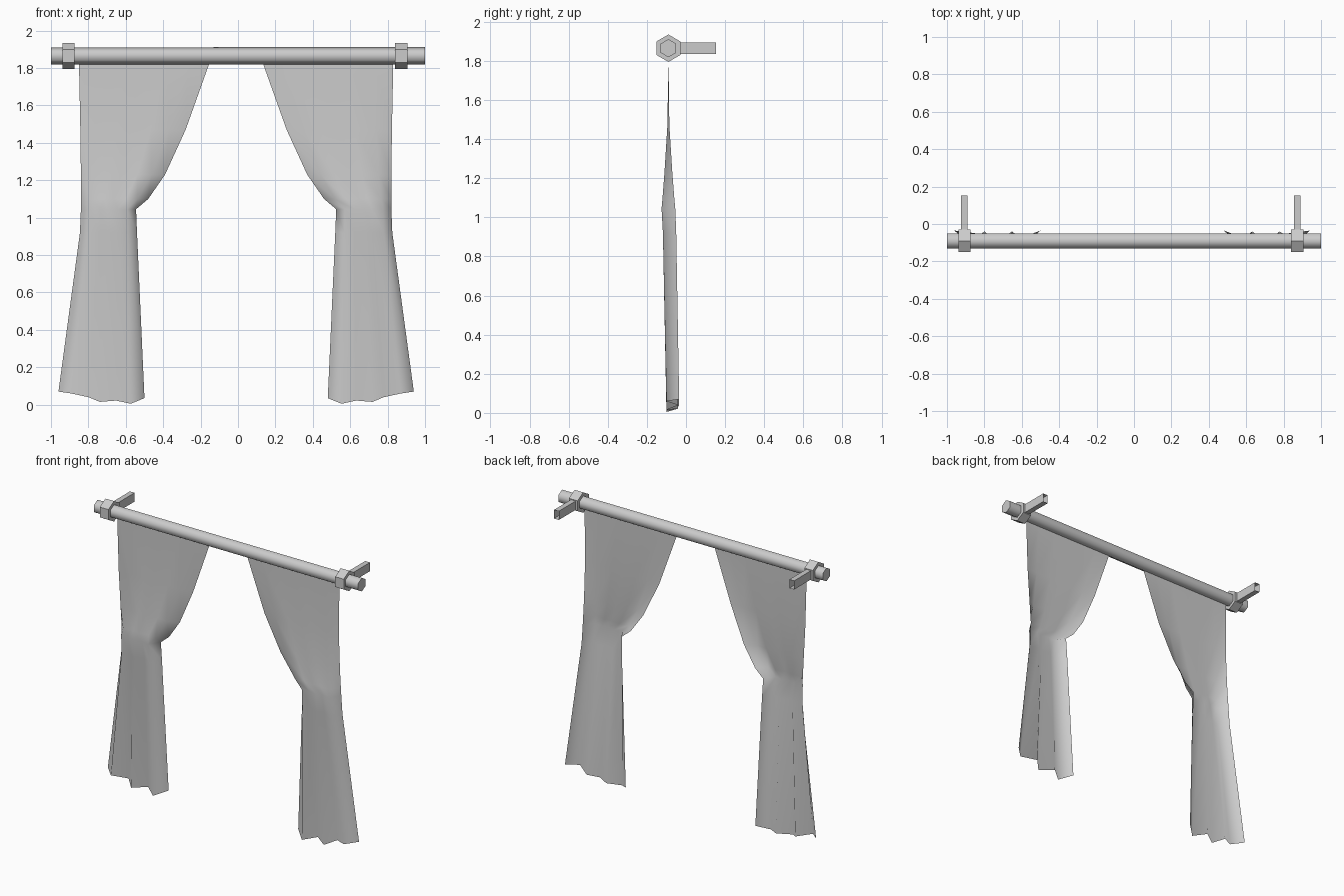
import bpy, bmesh, math
from mathutils import Matrix

cube = bpy.data.objects.get("Cube")
if cube:
    bpy.data.objects.remove(cube)

GREY = (0.6, 0.6, 0.6, 1)
grey = bpy.data.materials.new("plain_grey")
grey.use_nodes = True
grey.diffuse_color = GREY
grey.node_tree.nodes["Principled BSDF"].inputs["Base Color"].default_value = GREY

ROD_Y, ROD_Z = -0.09, 1.865


def finish(name, bm, angle=None):
    mesh = bpy.data.meshes.new(name)
    bm.to_mesh(mesh)
    bm.free()
    mesh.materials.append(grey)
    obj = bpy.data.objects.new(name, mesh)
    bpy.context.collection.objects.link(obj)
    if angle:
        bpy.ops.object.select_all(action='DESELECT')
        obj.select_set(True)
        bpy.context.view_layer.objects.active = obj
        bpy.ops.object.shade_smooth_by_angle(angle=math.radians(angle))
    return obj


def hex_bar(name, x, radius, length, angle=None):
    """Six-sided bar along x, with a corner pointing up."""
    bm = bmesh.new()
    bmesh.ops.create_cone(bm, cap_ends=True, segments=6, radius1=radius, radius2=radius, depth=length)
    bm.transform(Matrix.Translation((x, ROD_Y, ROD_Z)) @ Matrix.Rotation(math.pi / 2, 4, 'Y')
                 @ Matrix.Rotation(math.pi / 2, 4, 'Z'))
    # turn so that a corner points straight up
    if max(v.co.z for v in bm.verts) < ROD_Z + radius * 0.95:
        bmesh.ops.rotate(bm, verts=bm.verts, cent=(x, ROD_Y, ROD_Z), matrix=Matrix.Rotation(math.pi / 6, 3, 'X'))
    return finish(name, bm, angle)


def bracket(name, x):
    """Square tube from the ring to the wall, open at the wall end."""
    y0, y1 = -0.04, 0.153
    bm = bmesh.new()
    bmesh.ops.create_cube(bm, size=1)
    bmesh.ops.scale(bm, vec=(0.036, y1 - y0, 0.06), verts=bm.verts)
    bmesh.ops.translate(bm, vec=(x, (y0 + y1) / 2, ROD_Z), verts=bm.verts)
    ends = [f for f in bm.faces if abs(f.normal.y) > 0.9]
    bmesh.ops.delete(bm, geom=ends, context='FACES_ONLY')
    return finish(name, bm)


# Curtain rows: height, outer x, inner x, then depth of edges, front ridges and back folds
ROWS = [
    (1.87, 0.85, 0.14, -0.09, -0.09, -0.09),
    (1.82, 0.85, 0.155, -0.09, -0.09, -0.09),
    (1.47, 0.843, 0.28, -0.085, -0.095, -0.092),
    (1.23, 0.84, 0.39, -0.07, -0.11, -0.10),
    (1.10, 0.84, 0.48, -0.06, -0.12, -0.11),
    (1.045, 0.84, 0.545, -0.055, -0.125, -0.115),
    (0.92, 0.845, 0.54, -0.05, -0.118, -0.095),
    (0.0, 0.96, 0.50, -0.035, -0.10, -0.04),
]
ACROSS = [0, 0.15, 0.35, 0.48, 0.67, 0.84, 1]
HEM = [0.07, 0.06, 0.04, 0.015, 0.022, 0.005, 0.035]


def curtain(name, side, shift):
    bm = bmesh.new()
    grid = []
    for z, outer, inner, edge, ridge, fold in ROWS:
        line = []
        for i, t in enumerate(ACROSS):
            y = edge if i in (0, len(ACROSS) - 1) else (ridge if i % 2 else fold)
            x = side * (outer + (inner - outer) * t) + shift
            line.append(bm.verts.new((x, y, z if z else HEM[i])))
        grid.append(line)
    for a, b in zip(grid, grid[1:]):
        for i in range(len(ACROSS) - 1):
            quad = [a[i], b[i], b[i + 1], a[i + 1]]
            bm.faces.new(quad if side < 0 else quad[::-1])
    return finish(name, bm, 180)


# Rod, rings and wall brackets
hex_bar("curtain_rod", 0, 0.046, 2.0, 75)
for label, side in (("left", 1), ("right", -1)):
    hex_bar(label + "_ring", side * 0.89 - 0.017, 0.07, 0.065)
    bracket(label + "_bracket", side * 0.89 - 0.017)

# Tied-back curtains
curtain("right_curtain", -1, 0)
curtain("left_curtain", 1, -0.02)
